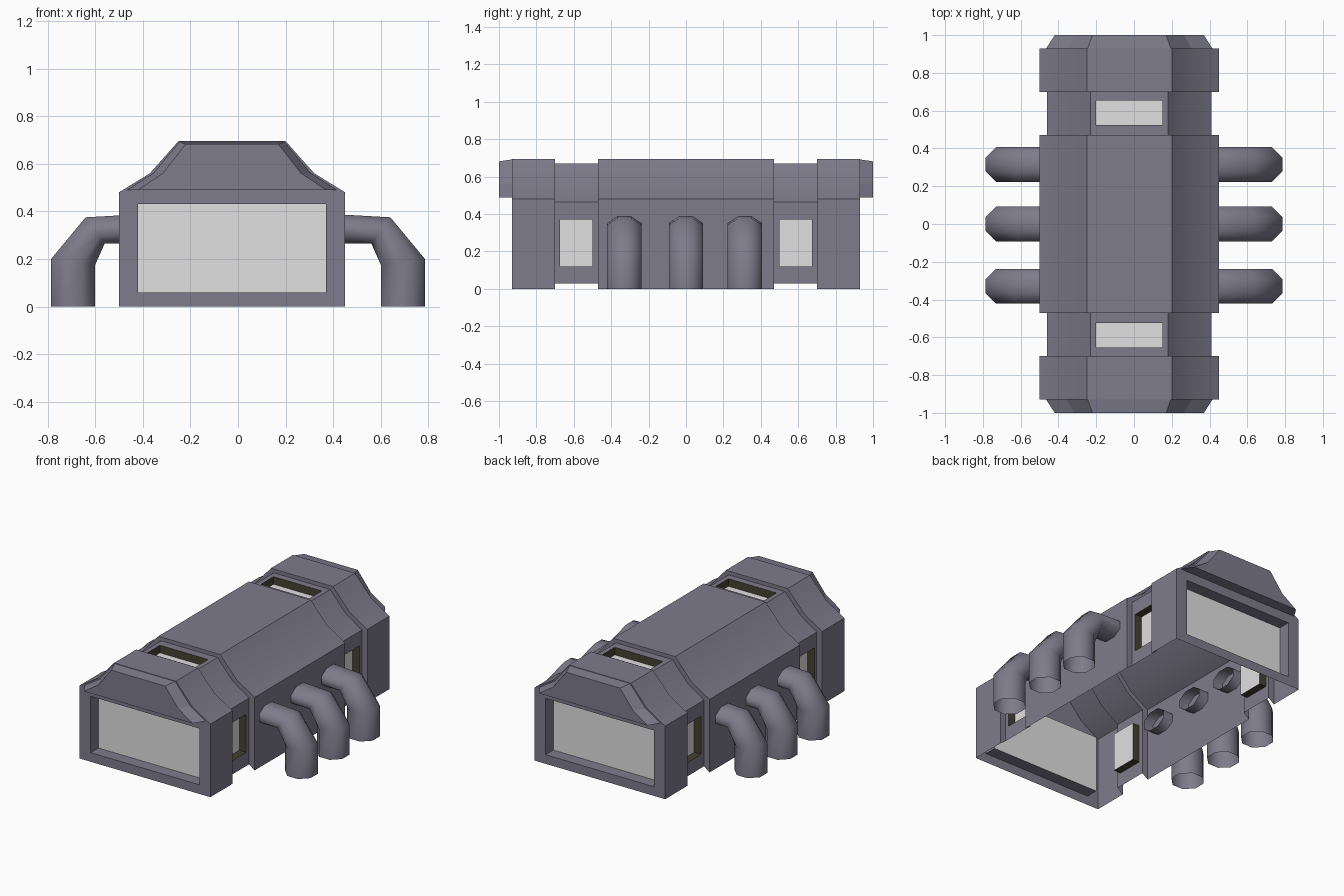
import bpy, bmesh, math

if "Cube" in bpy.data.objects:
    bpy.data.objects.remove(bpy.data.objects["Cube"])

CX = -0.025  # the hull is slightly off-centre, the pipes are not


def material(name, rgb):
    m = bpy.data.materials.new(name)
    m.diffuse_color = (*rgb, 1)
    m.use_nodes = True
    m.node_tree.nodes["Principled BSDF"].inputs["Base Color"].default_value = m.diffuse_color
    return m


MATS = [material("grey_purple", (0.21, 0.20, 0.26)),
        material("window_white", (0.75, 0.75, 0.75)),
        material("dark_olive", (0.06, 0.052, 0.03))]


def finish(bm, name, angle=30):
    me = bpy.data.meshes.new(name)
    bm.normal_update()
    bm.to_mesh(me)
    bm.free()
    ob = bpy.data.objects.new(name, me)
    bpy.context.collection.objects.link(ob)
    for m in MATS:
        me.materials.append(m)
    bpy.ops.object.select_all(action='DESELECT')
    ob.select_set(True)
    bpy.context.view_layer.objects.active = ob
    bpy.ops.object.shade_smooth_by_angle(angle=math.radians(angle))
    return ob


def loft(bm, rings, closed=False):
    rows = [[bm.verts.new(p) for p in r] for r in rings]
    n = len(rows[0])
    for a, b in zip(rows, rows[1:]):
        for k in range(n if closed else n - 1):
            j = (k + 1) % n
            bm.faces.new((a[k], a[j], b[j], b[k]))
    return rows


def recess(bm, faces, depth, jamb):
    """Sink window faces, colour the pane and its jambs."""
    bm.normal_update()
    ring = bmesh.ops.inset_region(bm, faces=faces, thickness=0, depth=-depth,
                                  use_boundary=True, use_even_offset=True)["faces"]
    for f in ring:
        f.material_index = jamb
    for f in faces:
        f.material_index = 1


def section(half, y):
    left = [(CX - x, y, z) for x, z in half]
    return left + [(CX + x, y, z) for x, z in reversed(half)]


# Hull: wide and narrow sections lofted along y, open underneath
big = [(.475, 0), (.475, .12), (.475, .37), (.475, .48), (.345, .56), (.225, .695), (.175, .695)]
small = [(.435, .03), (.435, .12), (.435, .37), (.435, .465), (.315, .545), (.205, .67), (.175, .67)]
half_run = [(big, .93), (big, .70), (small, .70), (small, .675), (small, .655),
            (small, .525), (small, .50), (small, .47), (big, .47)]
run = [(p, -y) for p, y in half_run] + [(p, y) for p, y in reversed(half_run)]
bm = bmesh.new()
loft(bm, [section(p, y) for p, y in run])
panes = []
for f in bm.faces:
    c = f.calc_center_median()
    y = abs(c.y)
    if .5 < y < .675 and .12 < c.z < .37:
        panes.append(f)
    elif .525 < y < .655 and c.z > .66 and abs(c.x - CX) < .1:
        panes.append(f)
recess(bm, panes, .05, 2)
finish(bm, "hull")

# Ends: framed window with a tapered hood above it
for s, end in ((-1, "front"), (1, "back")):
    bm = bmesh.new()
    xs, zs = (-.5, -.42, .37, .45), (0, .06, .43, .48)
    loft(bm, [[(x, s * .93, z) for x in xs] for z in zs])
    bm.faces.new([bm.verts.new(p) for p in section(big[3:6], s * .93)])
    bm.normal_update()
    for f in bm.faces:
        if f.normal.y * s < 0:
            f.normal_flip()
    pane = [f for f in bm.faces if -.1 < f.calc_center_median().x < .05
            and .2 < f.calc_center_median().z < .3]
    recess(bm, pane, .08, 0)
    finish(bm, end + "_wall")

    bm = bmesh.new()
    base = [(.44, .49), (.33, .56), (.22, .692)]
    face = [(.395, .49), (.29, .56), (.195, .682)]
    rows = loft(bm, [section(base, s * .93), section(face, s * 1.0)], closed=True)
    bm.faces.new(rows[0])
    bm.faces.new(rows[1])
    bmesh.ops.recalc_face_normals(bm, faces=bm.faces[:])
    finish(bm, end + "_hood", 12)

# Bent exhaust pipes: each ring spans an outer and an inner point in x, z
SPANS = [((.785, 0), (.60, 0)), ((.785, .20), (.60, .175)),
         ((.64, .375), (.56, .265)), ((.43, .387), (.43, .265))]
N = 8
for side, name in ((1, "right"), (-1, "left")):
    for i, y in enumerate((-.33, 0, .315)):
        rings = []
        for (xo, zo), (xi, zi) in SPANS:
            ring = []
            for k in range(N):
                a = 2 * math.pi * (k + .5) / N
                t = .5 + .5 * math.cos(a) / math.cos(math.pi / N)
                ring.append((side * (xi + (xo - xi) * t),
                             y + side * .092 * math.sin(a) / math.cos(math.pi / N),
                             zi + (zo - zi) * t))
            rings.append(ring)
        bm = bmesh.new()
        loft(bm, rings, closed=True)
        finish(bm, f"{name}_pipe_{i + 1}", 65)
